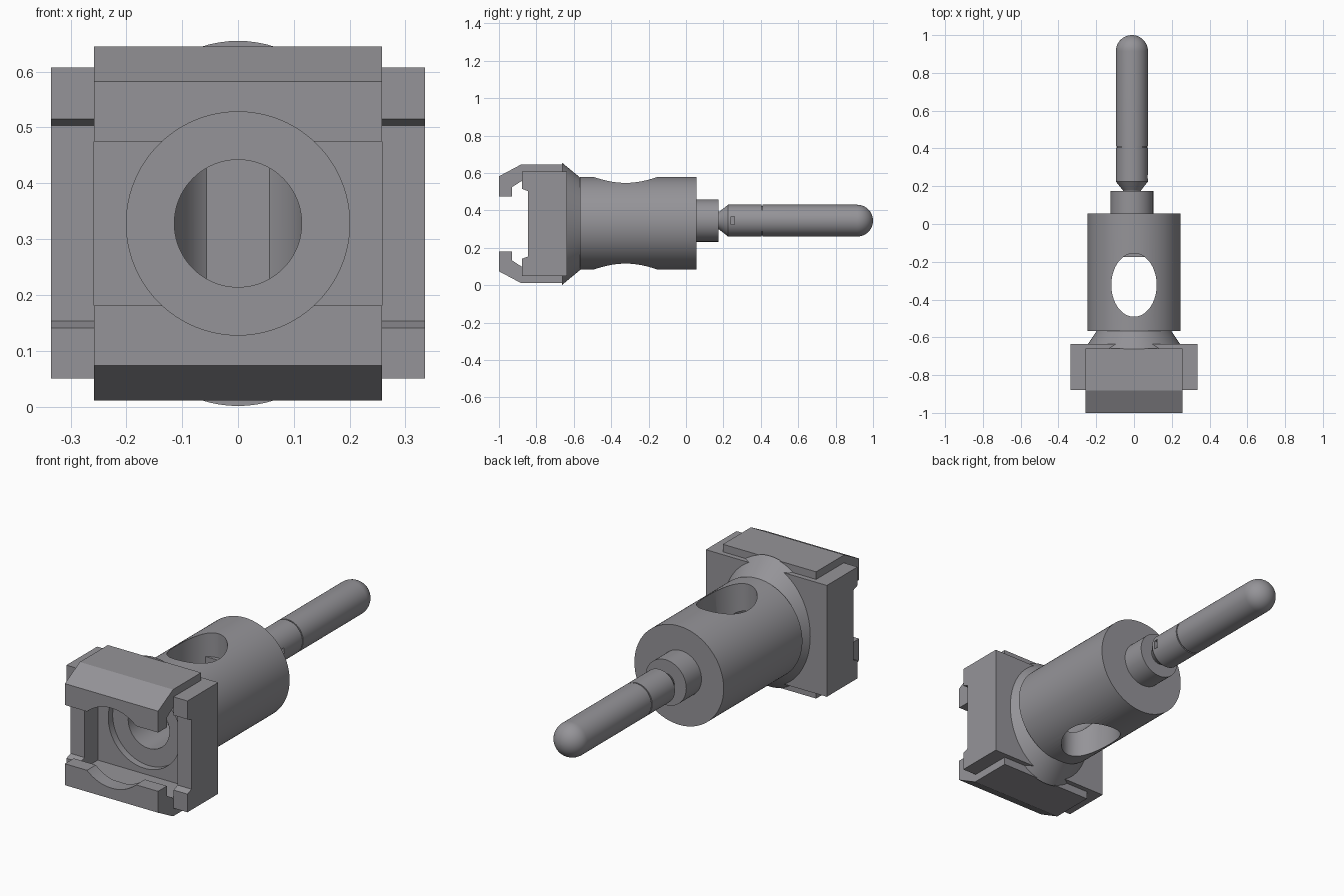
import bpy, bmesh, math

if "Cube" in bpy.data.objects:
    bpy.data.objects.remove(bpy.data.objects["Cube"])

CZ = 0.328            # height of the main axis
SEG = 96

grey = bpy.data.materials.new("mid grey")
grey.diffuse_color = (0.30, 0.295, 0.315, 1)
grey.use_nodes = True
grey.node_tree.nodes["Principled BSDF"].inputs["Base Color"].default_value = grey.diffuse_color


def finish(name, bm):
    bmesh.ops.recalc_face_normals(bm, faces=bm.faces[:])
    me = bpy.data.meshes.new(name)
    bm.to_mesh(me)
    bm.free()
    ob = bpy.data.objects.new(name, me)
    bpy.context.collection.objects.link(ob)
    me.materials.append(grey)
    return ob


def prism(name, outline, x0, x1):
    """Extrude a (y, z) outline from x0 to x1."""
    bm = bmesh.new()
    face = bm.faces.new([bm.verts.new((x0, y, z)) for y, z in outline])
    ext = bmesh.ops.extrude_face_region(bm, geom=[face])["geom"]
    verts = [v for v in ext if isinstance(v, bmesh.types.BMVert)]
    bmesh.ops.translate(bm, verts=verts, vec=(x1 - x0, 0, 0))
    return finish(name, bm)


def box(name, x0, x1, y0, y1, z0, z1):
    return prism(name, [(y0, z0), (y1, z0), (y1, z1), (y0, z1)], x0, x1)


def turned(name, profile, cx=0.0, cz=CZ, sx=1.0):
    """Closed solid turned about the y direction from (y, radius) points."""
    bm = bmesh.new()
    rings = []
    for y, r in profile:
        rings.append([bm.verts.new((cx + sx * r * math.cos(a), y, cz + r * math.sin(a)))
                      for a in (2 * math.pi * i / SEG for i in range(SEG))])
    for a, b in zip(rings, rings[1:]):
        for i in range(SEG):
            j = (i + 1) % SEG
            bm.faces.new((a[i], a[j], b[j], b[i]))
    bm.faces.new(rings[0])
    bm.faces.new(rings[-1])
    return finish(name, bm)


def cut(ob, *cutters):
    for c in cutters:
        m = ob.modifiers.new("cut", 'BOOLEAN')
        m.operation, m.solver, m.object = 'DIFFERENCE', 'EXACT', c
        bpy.context.view_layer.objects.active = ob
        bpy.ops.object.modifier_apply(modifier=m.name)


# Cutters: axial bore, counterbore, vertical oval hole
bore = turned("bore_cutter", [(-1.2, 0.114), (-0.3, 0.114)])
counterbore = turned("counterbore_cutter", [(-1.2, 0.2), (-0.705, 0.2)])
bm = bmesh.new()
bmesh.ops.create_cone(bm, cap_ends=True, segments=SEG, radius1=1, radius2=1, depth=1.5)
bmesh.ops.scale(bm, vec=(0.12, 0.168, 1), verts=bm.verts[:])
bmesh.ops.translate(bm, vec=(0, -0.323, CZ), verts=bm.verts[:])
oval = finish("oval_cutter", bm)
slot = box("slot_cutter", 0.055, 0.2, 0.24, 0.26, 0.323, 0.367)

# Socket barrel with the cross hole
barrel = turned("barrel", [(-0.567, 0.247), (0.055, 0.247)], cz=0.331)
cut(barrel, bore, oval)

# Flat insert at the end of the cross hole
insert = box("hole_insert", -0.072, 0.072, -0.175, -0.12, 0.2, 0.456)

# Oval tapered collar joining barrel and block
collar = turned("collar", [(-0.663, 0.327), (-0.56, 0.242)], sx=0.8)
cut(collar, bore)

# Block: back plate and two side rails with stepped ends
back = box("back_plate", -0.258, 0.258, -0.74, -0.635, 0.05, 0.607)
cut(back, counterbore, bore)
rail = [(-0.635, 0.05), (-0.635, 0.607), (-0.878, 0.607), (-0.878, 0.515),
        (-0.845, 0.503), (-0.845, 0.153), (-0.878, 0.141), (-0.878, 0.05)]
for side, (x0, x1) in {"left": (-0.335, -0.258), "right": (0.258, 0.335)}.items():
    prism(side + "_rail", rail, x0, x1)

# Upper and lower hooked clip arms, notched by the counterbore
arm = [(-1, 0.582), (-0.882, 0.645), (-0.66, 0.645), (-0.66, 0.556),
       (-0.88, 0.556), (-0.93, 0.524), (-0.93, 0.475), (-1, 0.475)]
upper = prism("upper_clip", arm, -0.258, 0.258)
lower = prism("lower_clip", [(y, 2 * CZ - z) for y, z in arm], -0.258, 0.258)
for ob in (upper, lower):
    cut(ob, counterbore)

# Neck and round-ended pin, slightly off axis
PX, PZ, R = -0.011, 0.345, 0.085
neck = turned("neck", [(0.0, 0.113), (0.175, 0.113)], PX, PZ)
dome = [(0.915 + R * math.sin(t), max(R * math.cos(t), 0.001))
        for t in (math.pi / 2 * i / 12 for i in range(13))]
pin = turned("pin", [(0.16, 0.045), (0.178, 0.048), (0.225, R), (0.404, R), (0.404, 0.079),
                     (0.41, 0.079), (0.41, R)] + dome, PX, PZ)
cut(pin, slot)

for c in (bore, counterbore, oval, slot):
    bpy.data.objects.remove(c)

# Smooth the round parts, keep edges sharp
bpy.ops.object.select_all(action='DESELECT')
for ob in bpy.context.scene.objects:
    ob.select_set(True)
    bpy.context.view_layer.objects.active = ob
bpy.ops.object.shade_smooth_by_angle(angle=math.radians(25))
